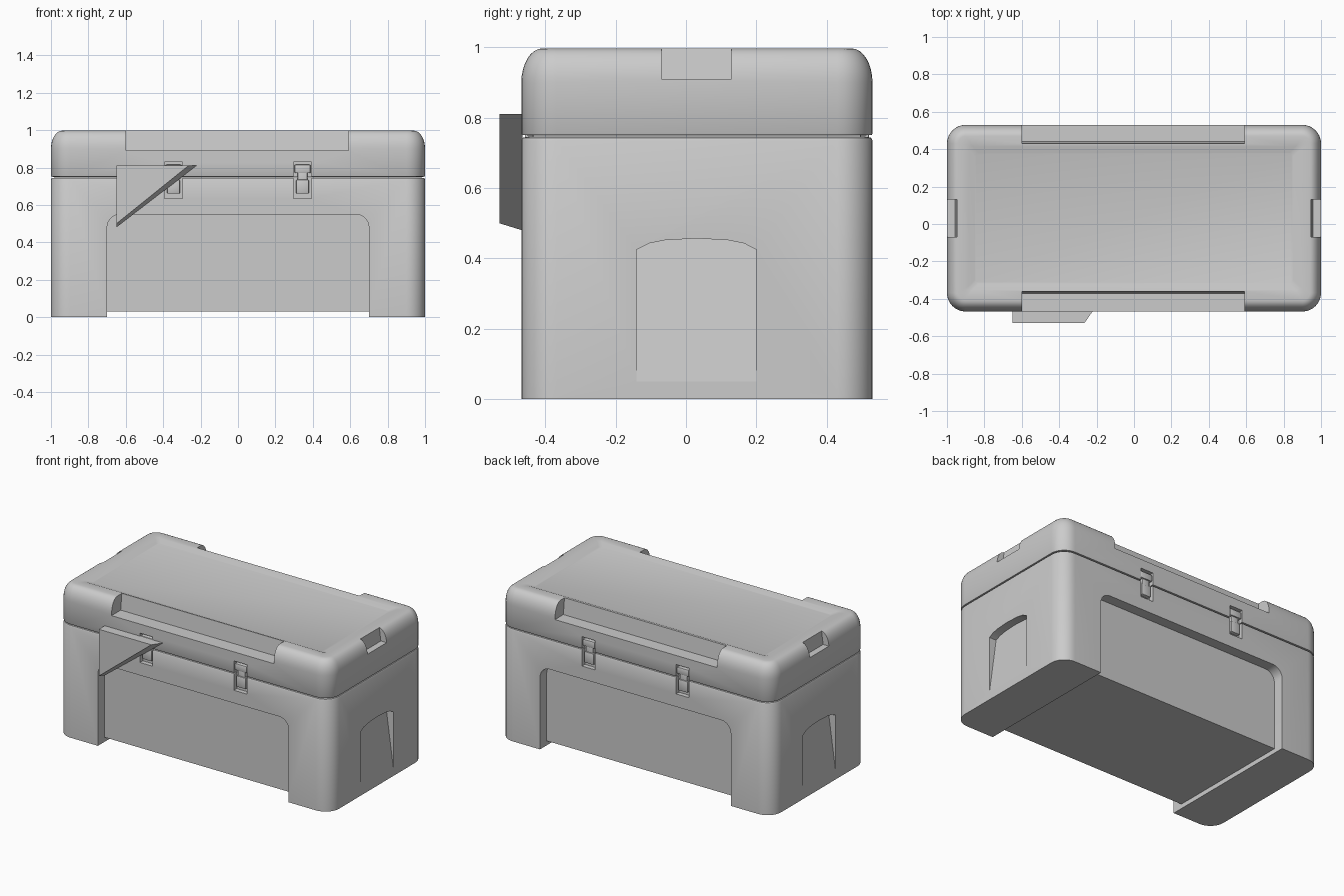
import bpy, bmesh
from math import sin, cos, pi

if "Cube" in bpy.data.objects:
    bpy.data.objects.remove(bpy.data.objects["Cube"])

CY, HY = 0.031, 0.499            # hull centre and half depth in y
FRONT, BACK = CY - HY, CY + HY


def finish(name, bm, smooth=True):
    bmesh.ops.recalc_face_normals(bm, faces=bm.faces)
    me = bpy.data.meshes.new(name)
    bm.to_mesh(me)
    bm.free()
    ob = bpy.data.objects.new(name, me)
    bpy.context.collection.objects.link(ob)
    if smooth:
        shade(ob)
    return ob


def shade(ob):
    bpy.ops.object.select_all(action='DESELECT')
    ob.select_set(True)
    bpy.context.view_layer.objects.active = ob
    bpy.ops.object.shade_smooth_by_angle(angle=pi / 6)


def loft(name, rings):
    """Skin closed rings of 3D points and cap both ends."""
    bm = bmesh.new()
    loops = [[bm.verts.new(p) for p in r] for r in rings]
    n = len(loops[0])
    for a, b in zip(loops, loops[1:]):
        for i in range(n):
            j = (i + 1) % n
            bm.faces.new((a[i], a[j], b[j], b[i]))
    bm.faces.new(loops[0])
    bm.faces.new(loops[-1])
    return finish(name, bm)


def round_ring(inset, z, r=0.1, seg=8):
    pts = []
    rr = max(r - inset, 0.02)
    cx, cy = 1 - inset - rr, HY - inset - rr
    for k, (sx, sy) in enumerate(((1, 1), (-1, 1), (-1, -1), (1, -1))):
        for i in range(seg + 1):
            a = (k + i / seg) * pi / 2
            pts.append((sx * cx + rr * cos(a), CY + sy * cy + rr * sin(a), z))
    return pts


def box(name, x0, x1, y0, y1, z0, z1, bevel=0):
    bm = bmesh.new()
    bmesh.ops.create_cube(bm, size=1)
    for v in bm.verts:
        v.co = ((x0 + x1) / 2 + v.co.x * (x1 - x0),
                (y0 + y1) / 2 + v.co.y * (y1 - y0),
                (z0 + z1) / 2 + v.co.z * (z1 - z0))
    if bevel:
        bmesh.ops.bevel(bm, geom=bm.edges[:], offset=bevel, segments=2,
                        profile=0.5, affect='EDGES')
    return finish(name, bm)


def cut(ob, cutter):
    m = ob.modifiers.new('cut', 'BOOLEAN')
    m.operation, m.solver, m.object = 'DIFFERENCE', 'EXACT', cutter
    bpy.context.view_layer.objects.active = ob
    bpy.ops.object.modifier_apply(modifier=m.name)
    bpy.data.objects.remove(cutter)


# Tub: rounded box with a softened top rim
body = loft('tub', [round_ring(0, 0), round_ring(0, 0.735),
                    round_ring(0.004, 0.743), round_ring(0.02, 0.746)])

# Lid: elliptical shoulder, narrow rim and a slightly dished top panel
arc = [(0.06 * (1 - cos(i / 8 * pi / 2)), 0.9 + 0.097 * sin(i / 8 * pi / 2)) for i in range(9)]
lid = loft('lid', [round_ring(0.02, 0.75), round_ring(0.002, 0.751), round_ring(0, 0.755)]
           + [round_ring(d, z) for d, z in arc]
           + [round_ring(0.115, 0.997), round_ring(0.15, 0.982)])

# Broad recess on front and back, open at the bottom
R, W, TOP = 0.07, 0.7, 0.55
outline = [(W, -0.1)]
for k, cx in ((0, W - R), (1, R - W)):
    for i in range(7):
        a = (k + i / 6) * pi / 2
        outline.append((cx + R * cos(a), TOP - R + R * sin(a)))
outline.append((-W, -0.1))
for y0, y1 in ((-0.8, FRONT + 0.07), (BACK - 0.07, 0.8)):
    cut(body, loft('recess_cutter', [[(x, y, z) for x, z in outline] for y in (y0, y1)]))

# Clearance between the feet
cut(body, box('foot_cutter', -W, W, -0.8, 0.8, -0.1, 0.03))

# Side grips: arched pockets deepest at the top, flush near the foot
arch = [(-0.14, 0.03), (0.2, 0.03), (0.2, 0.425), (0.165, 0.443), (0.12, 0.452),
        (0.03, 0.457), (-0.06, 0.452), (-0.105, 0.443), (-0.14, 0.425)]
for s in (-1, 1):
    inner = [(s * (1 - 0.055 * (z - 0.05) / 0.4), y, z) for y, z in arch]
    cut(body, loft('grip_cutter', [inner, [(s * 1.1, y, z) for y, z in arch]]))


# Lid notches with slightly sloping back walls: long front and back, short at the ends
def notch(axis, wall, s, a, b, floor):
    prof = [(wall, 1.0), (wall + s * 0.012, floor), (s * 1.3, floor), (s * 1.3, 1.1),
            (wall - s * 0.012, 1.1)]
    rings = [[(t, d, z) if axis == 'y' else (d, t, z) for d, z in prof] for t in (a, b)]
    cut(lid, loft('notch_cutter', rings))


notch('y', -0.36, -1, -0.6, 0.59, 0.89)
notch('y', 0.43, 1, -0.6, 0.59, 0.89)
notch('x', 0.945, 1, -0.07, 0.13, 0.91)
notch('x', -0.945, -1, -0.07, 0.13, 0.91)

# Latches set flush into pockets on both long sides
for face, s, side in ((FRONT, -1, 'front'), (BACK, 1, 'back')):
    for x, hand in ((-0.345, 'left'), (0.345, 'right')):
        def span(a, b):
            return sorted((face - s * a, face - s * b))
        cut(lid, box('latch_cutter', x - 0.047, x + 0.047, *span(-0.1, 0.03), 0.7, 0.83))
        cut(body, box('latch_cutter', x - 0.047, x + 0.047, *span(-0.1, 0.03), 0.635, 0.8))
        tag = f'latch_{side}_{hand}_'
        box(tag + 'keeper', x - 0.043, x + 0.043, *span(0.002, 0.04), 0.77, 0.815, 0.006)
        box(tag + 'strap', x - 0.026, x + 0.026, *span(0.01, 0.035), 0.69, 0.79, 0.004)
        box(tag + 'lever', x - 0.034, x + 0.034, *span(0.004, 0.035), 0.66, 0.735, 0.006)
for ob in (body, lid):
    shade(ob)

# Wedge-shaped corner plate standing off the front
bm = bmesh.new()
near = [bm.verts.new((x, -0.53, z)) for x, z in ((-0.65, 0.81), (-0.265, 0.81), (-0.65, 0.50))]
far = [bm.verts.new((x, FRONT + 0.003, z)) for x, z in ((-0.65, 0.81), (-0.22, 0.81), (-0.65, 0.48))]
bm.faces.new(near)
bm.faces.new(far)
for i in range(3):
    j = (i + 1) % 3
    bm.faces.new((near[i], near[j], far[j], far[i]))
finish('triangular_plate', bm, smooth=False)
